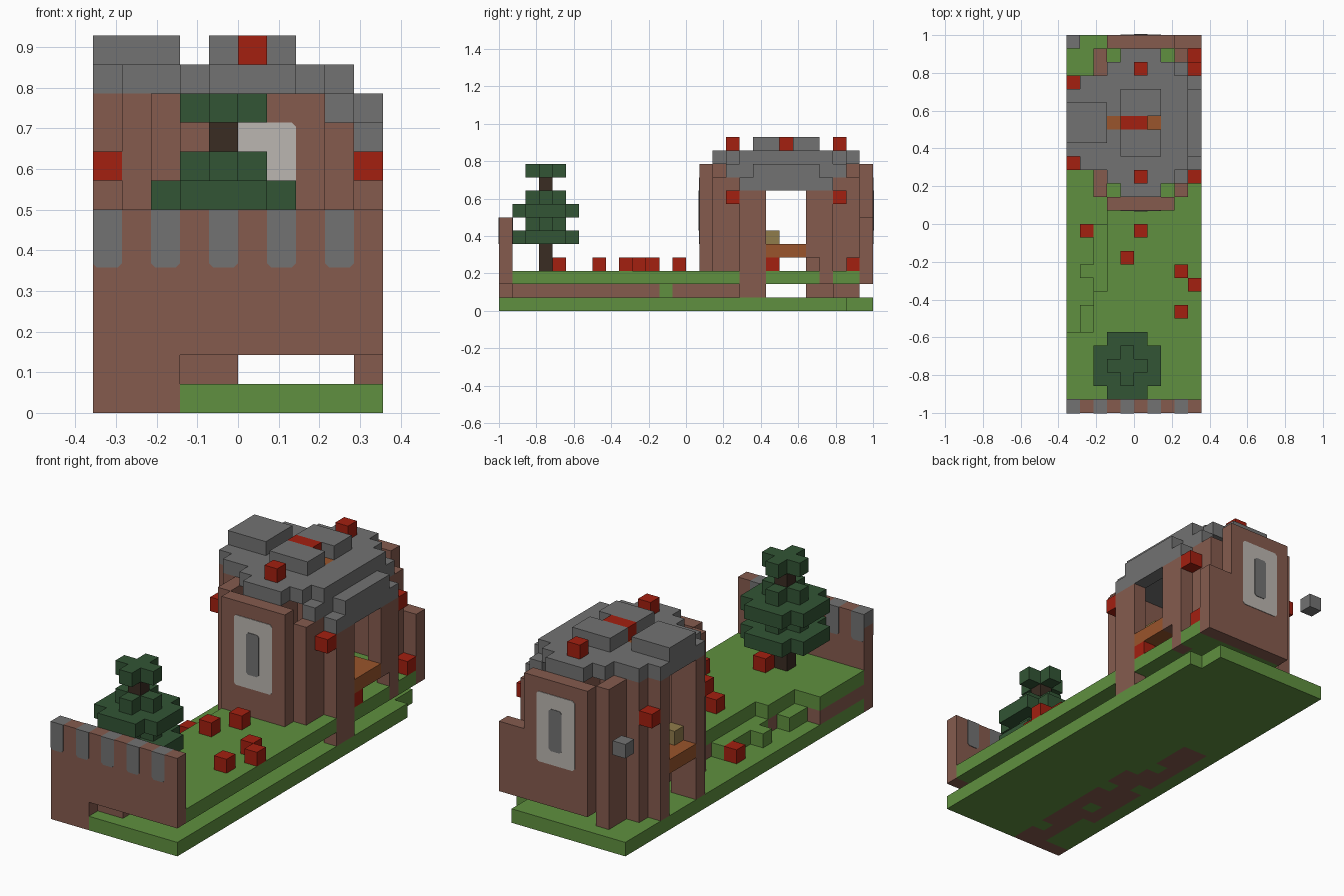
import bpy
import bmesh
from mathutils import Vector

start = bpy.data.objects.get("Cube")
if start:
    bpy.data.objects.remove(start)

UNIT = 1 / 14
ORIGIN = Vector((-5, -14, 0))


def material(name, *rgb):
    mat = bpy.data.materials.new(name)
    mat.use_nodes = True
    mat.diffuse_color = (*rgb, 1)
    mat.node_tree.nodes["Principled BSDF"].inputs["Base Color"].default_value = (*rgb, 1)
    return mat


brick = material("brown brick", .235, .105, .076)
grass = material("grass green", .115, .28, .05)
stone = material("grey stone", .17, .17, .17)
leaf = material("dark leaf green", .032, .09, .035)
red = material("flower red", .37, .014, .005)
pale = material("pale frame grey", .5, .47, .44)
bark = material("dark bark", .042, .025, .016)
plank = material("orange plank", .32, .09, .025)
olive = material("olive wood", .28, .2, .07)


def span(value):
    """An index, or an inclusive (first, last) pair."""
    return (value,) if isinstance(value, int) else range(value[0], value[1] + 1)


def block(xs, ys, zs):
    return {(x, y, z) for x in span(xs) for y in span(ys) for z in span(zs)}


def finish(name, bm, mats):
    mesh = bpy.data.meshes.new(name)
    bm.to_mesh(mesh)
    bm.free()
    for mat in mats:
        mesh.materials.append(mat)
    obj = bpy.data.objects.new(name, mesh)
    bpy.context.collection.objects.link(obj)
    return obj


def build(name, cells, *mats, rule=None):
    """Mesh the outer faces of a set of unit cubes."""
    bm = bmesh.new()
    for cell in sorted(cells):
        for axis in range(3):
            for side in (-1, 1):
                beside = list(cell)
                beside[axis] += side
                if tuple(beside) in cells:
                    continue
                normal = Vector([side * (i == axis) for i in range(3)])
                u = Vector([i == (axis + 1) % 3 for i in range(3)]) / 2
                v = normal.cross(u)
                middle = Vector(cell) + Vector((.5, .5, .5)) + normal / 2 + ORIGIN
                corners = (-u - v, u - v, u + v, v - u)
                face = bm.faces.new([bm.verts.new((middle + c) * UNIT) for c in corners])
                if rule:
                    face.material_index = rule(cell, normal)
    bmesh.ops.remove_doubles(bm, verts=bm.verts, dist=UNIT / 100)
    return finish(name, bm, mats)


def plate(name, mat, xs, zs, y, facing, top_cut=.15):
    """Thin painted panel with clipped corners on a wall facing front or back."""
    (a, b), (c, d), k = xs, zs, .15
    t = top_cut
    outline = [(a + k, c), (b - k, c), (b, c + k), (b, d - t), (b - t, d), (a + t, d), (a, d - t), (a, c + k)]
    bm = bmesh.new()
    verts = [bm.verts.new((Vector((x, y, z)) + ORIGIN) * UNIT) for x, z in outline]
    bmesh.ops.remove_doubles(bm, verts=verts, dist=UNIT / 100)
    face = bm.faces.new(bm.verts)
    out = bmesh.ops.extrude_face_region(bm, geom=[face])
    moved = [v for v in out["geom"] if isinstance(v, bmesh.types.BMVert)]
    bmesh.ops.translate(bm, verts=moved, vec=(0, facing * .04 * UNIT, 0))
    bmesh.ops.recalc_face_normals(bm, faces=bm.faces)
    return finish(name, bm, [mat])


# Lower lawn slab, with bare earth showing in a strip underneath
def earth_below(cell, normal):
    x, y, _ = cell
    low, high = (2, 3) if y < 5 else (1, 3) if y < 12 else (1, 2)
    strip = low <= x <= high and y < 17 and (x * 5 + y * 3) % 7 != 0
    return int(normal.z < 0 and strip)


lower = block((0, 9), (0, 27), 0) - block(9, (26, 27), 0) - block((0, 2), 0, 0)
build("lower_lawn", lower, grass, brick, rule=earth_below)

# Earth core between the two lawns, and the overhanging upper lawn
knob = block(4, 12, 1)
core = block((0, 4), (1, 5), 1) | block((2, 4), (6, 8), 1) | block((3, 4), (9, 19), 1)
build("earth_core", core - knob, brick)
build("core_grass_knob", knob, grass)
build("grass_steps", block(1, (6, 7), 1) | block(2, (9, 13), 1) | block(1, 10, 1), grass)
upper = block((0, 9), (1, 5), 2) | block((2, 9), (6, 8), 2) | block((3, 9), (9, 26), 2)
wall_feet = block(9, (18, 19), 2) | block(9, 24, 2)
build("upper_lawn", upper - wall_feet, grass)

# Front wall with painted merlons on both faces and the top
wall = block((0, 9), 0, (2, 6)) | block((0, 2), 0, (0, 1))
build("front_wall", wall, brick, stone,
      rule=lambda c, n: int(c[2] == 6 and c[0] % 2 == 0 and (n.z > 0 or n.x < 0)))
for x in range(0, 10, 2):
    plate("merlon_front", stone, (x, x + 1), (5, 7), 0, -1, 0)
    plate("merlon_back", stone, (x, x + 1), (5, 7), 1, 1, 0)

# Round tower walls, front half mirrored to the back about the middle row
MID = 21
tower = block((3, 7), 15, (2, 10)) | block((3, 7), 27, (2, 10)) | block((8, 9), 27, (2, 6))
for s in (-1, 1):
    def rows(near, far):
        return tuple(sorted((MID + s * near, MID + s * far)))
    tower |= block(2, rows(4, 5), (1, 10)) | block(8, rows(4, 5), (2, 9))
    tower |= block(1, rows(2, 3), (1, 10)) | block(0, MID + s * 2, (1, 10))
tower |= block(9, (18, 19), (1, 8)) | block(9, 23, (4, 8)) | block(9, 24, (2, 8))
build("tower_wall", tower, brick)

# Tower windows
for label, y, facing in (("front", 15, -1), ("back", 28, 1)):
    plate(label + "_window_frame", pale, (4, 7), (5, 10), y, facing)
    plate(label + "_window_pane", stone, (5, 6), (6, 9), y + facing * .05, facing)

# Stepped stone roof
roof = block((0, 1), (19, 23), 11) | block(1, (18, 24), 11)
for dy in range(-5, 6):
    reach = min(3, 6 - abs(dy))
    roof |= block((5 - reach, 5 + reach), MID + dy, 11)
roof |= block(8, (17, 25), 10) | block(9, (19, 23), 10) | block(9, (18, 24), 9)
roof |= block((4, 6), (19, 23), 12) | block((0, 2), (20, 22), 12)
slot = block((3, 6), MID, (11, 12))
build("stone_roof", roof - slot, stone)
build("ridge_red_strip", block((4, 5), MID, (11, 12)), red)
build("ridge_planks", block(3, MID, 11) | block(6, MID, 11), plank)

# Plank floor, stools and the loose stone
build("plank_floor", block((0, 9), (20, 22), 4), plank)
build("stools", block(8, 20, 5) | block(1, 20, 5), olive)
build("loose_stone", block(0, 27, 7), stone)

# Tree
build("tree_trunk", block(4, 3, (3, 9)), bark)
leaves = set()
for z in (5, 7):
    disc = block((2, 6), (1, 5), z)
    leaves |= {c for c in disc if abs(c[0] - 4) + abs(c[1] - 3) < 4}
for z in (6, 8, 10):
    leaves |= block((3, 5), 3, z) | block(4, (2, 4), z)
build("tree_leaves", leaves - block(4, 3, (3, 9)), leaf)

# Red flowers on the lawn and lanterns on the tower
flowers = {(x, y, 3) for x, y in ((5, 4), (8, 7), (9, 9), (8, 10), (4, 11), (5, 13), (9, 20), (9, 26))}
build("lawn_flowers", flowers | {(1, 13, 1)}, red)
lanterns = {(x, y, 8) for x, y in ((0, 18), (0, 24), (9, 17), (9, 25))}
build("tower_lanterns", lanterns | {(5, 17, 12), (5, 25, 12)}, red)
